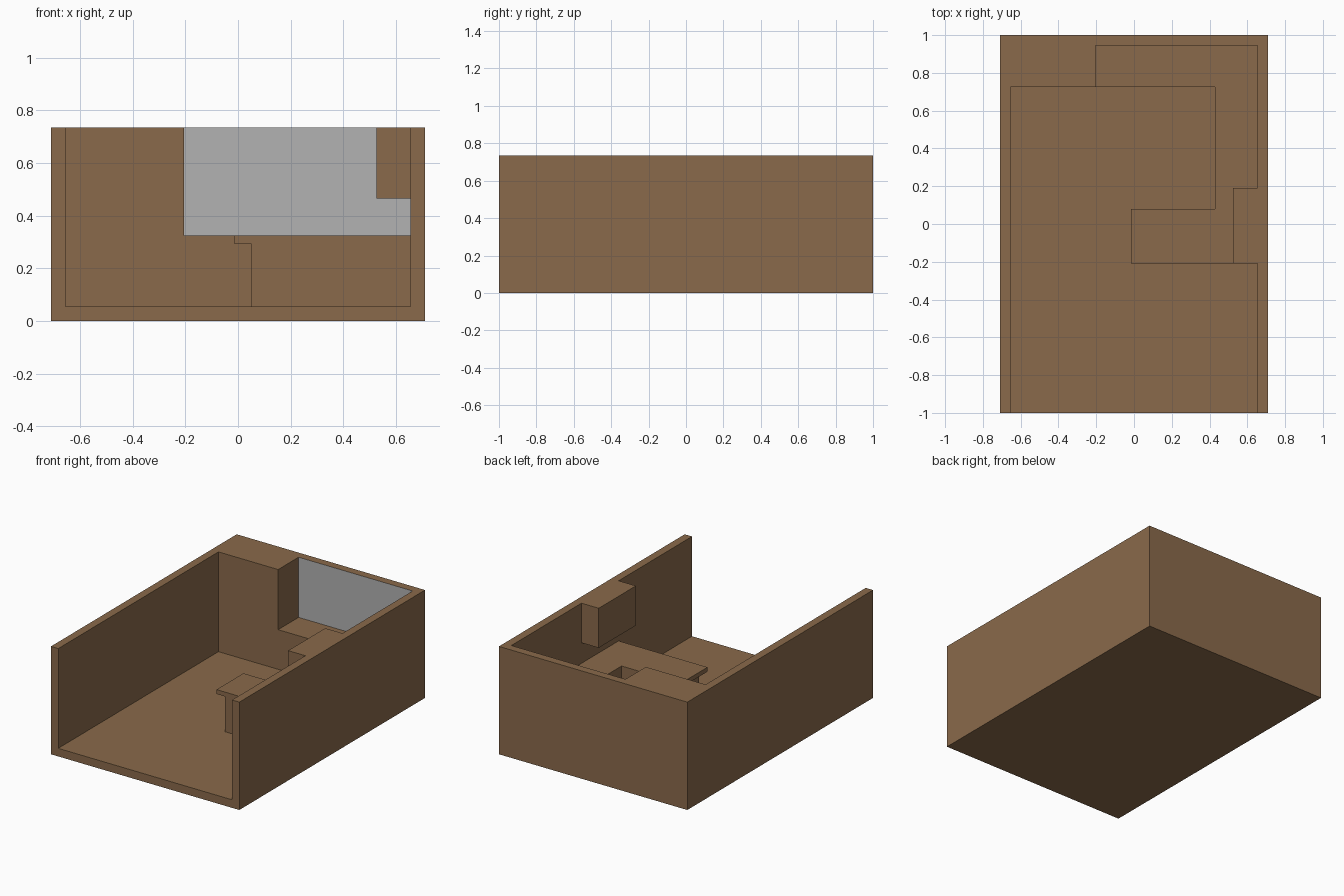
import bpy, bmesh

if "Cube" in bpy.data.objects:
    bpy.data.objects.remove(bpy.data.objects["Cube"])

BACK_Y = 0.945                      # inner face of the back wall
FLOOR, COUNTER, TOP = 0.055, 0.325, 0.735


def material(name, rgb):
    m = bpy.data.materials.new(name)
    m.diffuse_color = (*rgb, 1)
    m.use_nodes = True
    m.node_tree.nodes["Principled BSDF"].inputs["Base Color"].default_value = m.diffuse_color
    return m


def rect(x0, x1, y0, y1):
    return [(x0, y0), (x1, y0), (x1, y1), (x0, y1)]


def prism(name, outline, z0, z1):
    """Counter-clockwise outline extruded straight up from z0 to z1."""
    bm = bmesh.new()
    base = bm.faces.new([bm.verts.new((x, y, z0)) for x, y in outline])
    top = bmesh.ops.extrude_face_region(bm, geom=[base])["geom"]
    bmesh.ops.translate(bm, vec=(0, 0, z1 - z0),
                        verts=[v for v in top if isinstance(v, bmesh.types.BMVert)])
    bmesh.ops.recalc_face_normals(bm, faces=bm.faces)
    mesh = bpy.data.meshes.new(name)
    bm.to_mesh(mesh)
    bm.free()
    obj = bpy.data.objects.new(name, mesh)
    bpy.context.collection.objects.link(obj)
    return obj


def combine(target, tool, operation):
    mod = target.modifiers.new(tool.name, 'BOOLEAN')
    mod.operation, mod.solver, mod.object = operation, 'EXACT', tool
    bpy.context.view_layer.objects.active = target
    bpy.ops.object.modifier_apply(modifier=mod.name)
    bpy.data.objects.remove(tool)


# Solid block that the room is carved from
room = prism("kitchen_room", rect(-0.71, 0.71, -1, 1), 0, TOP)

# Open floor space, running around the counter and peninsula
floor_outline = [(-0.655, -1.1), (0.655, -1.1), (0.655, -0.21), (-0.015, -0.21),
                 (-0.015, 0.08), (0.43, 0.08), (0.43, 0.725), (-0.655, 0.725)]
combine(room, prism("floor_space", floor_outline, FLOOR, 0.9), 'DIFFERENCE')

# Space above the counters, leaving the tall corner cupboard
combine(room, prism("space_above_counter", rect(-0.205, 0.655, -0.5, BACK_Y), COUNTER, 0.9),
        'DIFFERENCE')

# Recess under the peninsula's overhanging end
combine(room, prism("overhang_recess", rect(-0.2, 0.05, -0.4, 0.2), FLOOR, 0.295), 'DIFFERENCE')

# Wall cabinet hung on the right wall
combine(room, prism("wall_cabinet", rect(0.525, 0.68, -0.21, 0.19), 0.465, TOP), 'UNION')

# Merge leftover coplanar faces
bm = bmesh.new()
bm.from_mesh(room.data)
bmesh.ops.remove_doubles(bm, verts=bm.verts, dist=0.0005)
bmesh.ops.dissolve_limit(bm, angle_limit=0.01, verts=bm.verts, edges=bm.edges)
bm.to_mesh(room.data)
bm.free()

# Brown throughout, grey on the inside of the back wall
room.data.materials.clear()
room.data.materials.append(material("wood_brown", (0.254, 0.144, 0.070)))
room.data.materials.append(material("splashback_grey", (0.445, 0.445, 0.445)))
for face in room.data.polygons:
    grey = face.normal.y < -0.9 and abs(face.center.y - BACK_Y) < 0.005
    face.material_index = 1 if grey else 0
    face.use_smooth = False
